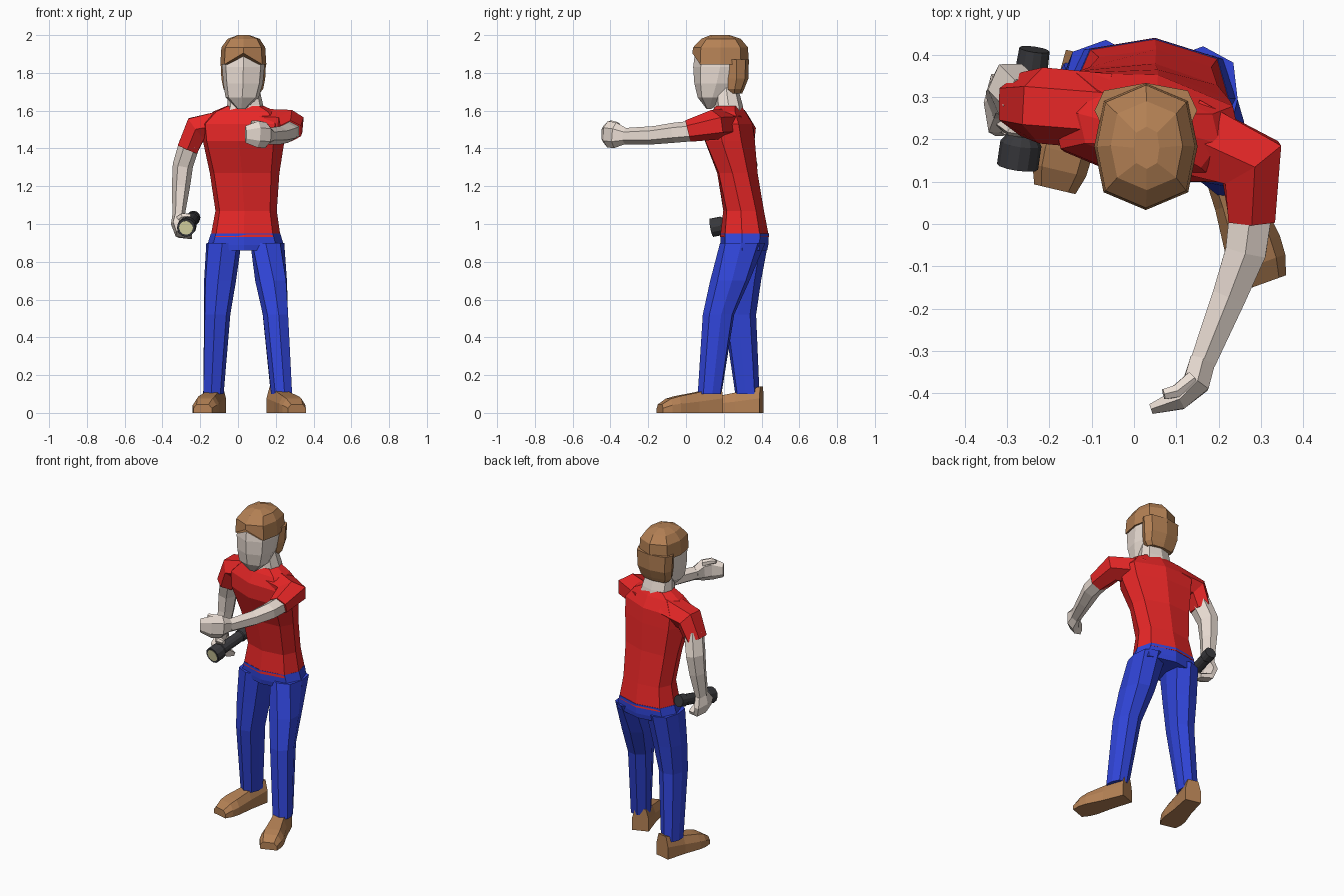
import bpy, math
from mathutils import Vector

COLORS = {"red": (0.8, 0.02, 0.02), "blue": (0.03, 0.06, 0.7), "skin": (0.83, 0.73, 0.66),
          "brown": (0.46, 0.22, 0.09), "black": (0.04, 0.04, 0.045), "lens": (0.75, 0.72, 0.4)}
MATS = {}
for key, rgb in COLORS.items():
    MATS[key] = bpy.data.materials.new(key)
    MATS[key].diffuse_color = (*rgb, 1)

OCT = [(1, 0), (.82, .72), (0, 1), (-.82, .72), (-1, 0), (-.82, -.72), (0, -1), (.82, -.72)]
HEX = [(1, 0), (.5, 1), (-.5, 1), (-1, 0), (-.5, -1), (.5, -1)]
SHOE = [(-1, 0), (1, 0), (1, .55), (.65, 1), (-.65, 1), (-1, .55)]


def skin_rings(name, rings, color):
    """Join equal rings of points into one closed solid."""
    n = len(rings[0])
    faces = [list(range(n)), [(len(rings) - 1) * n + i for i in range(n)]]
    for r in range(len(rings) - 1):
        for i in range(n):
            j = (i + 1) % n
            faces.append([r * n + i, r * n + j, (r + 1) * n + j, (r + 1) * n + i])
    me = bpy.data.meshes.new(name)
    me.from_pydata([tuple(p) for ring in rings for p in ring], [], faces)
    import bmesh
    bm = bmesh.new()
    bm.from_mesh(me)
    bmesh.ops.recalc_face_normals(bm, faces=bm.faces)
    bm.to_mesh(me)
    bm.free()
    me.materials.append(MATS[color])
    ob = bpy.data.objects.new(name, me)
    bpy.context.collection.objects.link(ob)
    return ob


def stack(name, sections, color, prof=OCT):
    """Horizontal sections: x, y, z, half width, half depth, yaw in degrees."""
    rings = []
    for x, y, z, rx, ry, yaw in sections:
        c, s = math.cos(math.radians(yaw)), math.sin(math.radians(yaw))
        rings.append([(x + a * rx * c - b * ry * s, y + a * rx * s + b * ry * c, z) for a, b in prof])
    return skin_rings(name, rings, color)


def tube(name, path, hint, color, prof=HEX):
    """Sections along a path: x, y, z, half size along hint, half size across."""
    pts = [Vector(p[:3]) for p in path]
    rings = []
    for i, p in enumerate(path):
        t = Vector()
        if i > 0:
            t += (pts[i] - pts[i - 1]).normalized()
        if i < len(pts) - 1:
            t += (pts[i + 1] - pts[i]).normalized()
        t.normalize()
        h = Vector(hint)
        u = (h - t * h.dot(t)).normalized()
        v = t.cross(u)
        rings.append([pts[i] + u * a * p[3] + v * b * p[4] for a, b in prof])
    return skin_rings(name, rings, color)


def shoe(name, heel, toe):
    heel, toe = Vector((*heel, 0)), Vector((*toe, 0))
    side = (toe - heel).normalized().cross(Vector((0, 0, 1)))
    rings = []
    for t, w, h in [(0, .05, .14), (.4, .055, .108), (.72, .068, .088), (.86, .065, .075), (1, .05, .045)]:
        c = heel.lerp(toe, t)
        rings.append([c + side * a * w + Vector((0, 0, b * h)) for a, b in SHOE])
    return skin_rings(name, rings, "brown")


# Shirt
stack("shirt", [(.04, .31, .93, .186, .13, -4), (.043, .305, 1.07, .163, .108, -5),
                (.035, .272, 1.27, .186, .108, -8), (.03, .232, 1.44, .22, .135, -11),
                (.03, .228, 1.53, .23, .127, -12), (.035, .225, 1.595, .17, .09, -12),
                (.038, .225, 1.625, .10, .07, -10)], "red")
tube("sleeve_left", [(-.06, .265, 1.53, .09, .075), (-.22, .28, 1.505, .09, .068),
                     (-.268, .283, 1.395, .075, .055)], (0, 1, 0), "red")
tube("sleeve_right", [(.12, .21, 1.53, .08, .09), (.278, .145, 1.525, .08, .08),
                      (.278, .01, 1.492, .058, .055)], (0, 0, 1), "red")

# Trousers
stack("hips", [(.037, .31, .86, .207, .12, -3), (.04, .31, .89, .203, .126, -4),
               (.04, .31, .95, .184, .129, -4)], "blue")
stack("leg_right", [(.155, .30, .90, .09, .12, -4), (.175, .232, .70, .085, .105, 8),
                    (.198, .172, .52, .068, .085, 12), (.23, .125, .10, .056, .065, 15)], "blue")
stack("leg_left", [(-.075, .315, .90, .093, .12, -4), (-.095, .298, .70, .085, .10, -6),
                   (-.11, .285, .52, .07, .087, -8), (-.13, .325, .10, .055, .065, -10)], "blue")

# Shoes
shoe("shoe_right", (.198, .178), (.312, -.138))
shoe("shoe_left", (-.112, .40), (-.187, .082))

# Lowered arm with gripping hand
tube("arm_left", [(-.255, .283, 1.43, .056, .062), (-.292, .318, 1.31, .054, .06),
                  (-.302, .312, 1.2, .048, .05), (-.315, .288, 1.04, .032, .04)], (1, 0, 0), "skin")
tube("hand_left", [(-.313, .29, 1.05, .034, .042), (-.325, .285, 1.0, .03, .07),
                   (-.312, .275, .955, .028, .068), (-.25, .265, .95, .02, .055)], (1, 0, .3), "skin")
tube("thumb_left", [(-.32, .25, 1.02, .018, .018), (-.29, .225, 1.04, .018, .018),
                    (-.25, .215, 1.04, .012, .012)], (0, 1, 0), "skin")

# Raised arm with open hand
tube("arm_right", [(.276, .03, 1.492, .054, .05), (.264, -.065, 1.483, .053, .048),
                   (.225, -.17, 1.47, .048, .04), (.163, -.325, 1.465, .043, .03)], (0, 0, 1), "skin")
tube("hand_right", [(.163, -.32, 1.465, .043, .03), (.147, -.375, 1.47, .068, .032),
                    (.105, -.415, 1.475, .07, .025), (.04, -.437, 1.475, .045, .012)], (0, 0, 1), "skin")
tube("thumb_right", [(.14, -.365, 1.52, .02, .018), (.1, -.395, 1.53, .018, .015),
                     (.07, -.402, 1.535, .012, .012)], (0, 0, 1), "skin")

# Neck and head
stack("neck", [(.04, .225, 1.57, .105, .085, 0), (.038, .225, 1.63, .095, .075, 0),
               (.028, .21, 1.74, .08, .06, 0)], "skin")
stack("head", [(.018, .122, 1.61, .022, .014, 0), (.022, .14, 1.67, .088, .078, 0),
               (.027, .162, 1.745, .105, .118, 0), (.028, .18, 1.83, .112, .142, 0),
               (.028, .185, 1.925, .108, .135, 0)], "skin")

# Hair: cap with a raised hairline, plus the back of the head
cap = stack("hair_cap", [(.028, .183, 1.845, .122, .15, 0), (.028, .183, 1.935, .116, .145, 0),
                         (.03, .185, 1.98, .085, .105, 0), (.03, .18, 2.0, .03, .05, 0)], "brown")
for v in cap.data.vertices:
    if v.co.z < 1.9 and v.co.y < .05:
        v.co.z += .06
stack("hair_back", [(.028, .257, 1.69, .085, .04, 0), (.028, .258, 1.715, .105, .05, 0),
                    (.028, .268, 1.77, .116, .062, 0), (.028, .268, 1.87, .121, .065, 0)], "brown")

# Flashlight: body, flared head, tail cap and lens
A, B = Vector((-.275, .135, .98)), Vector((-.235, .412, 1.035))
RING = [(math.cos(i * math.pi / 6), math.sin(i * math.pi / 6)) for i in range(12)]


def barrel(name, steps, color):
    tube(name, [(*A.lerp(B, t), r, r) for t, r in steps], (0, 0, 1), color, RING)


barrel("flashlight_body", [(0, .049), (.2, .049), (.28, .033), (.82, .033), (.84, .038), (1, .036)], "black")
barrel("flashlight_lens", [(-.006, .037), (.02, .037)], "lens")
